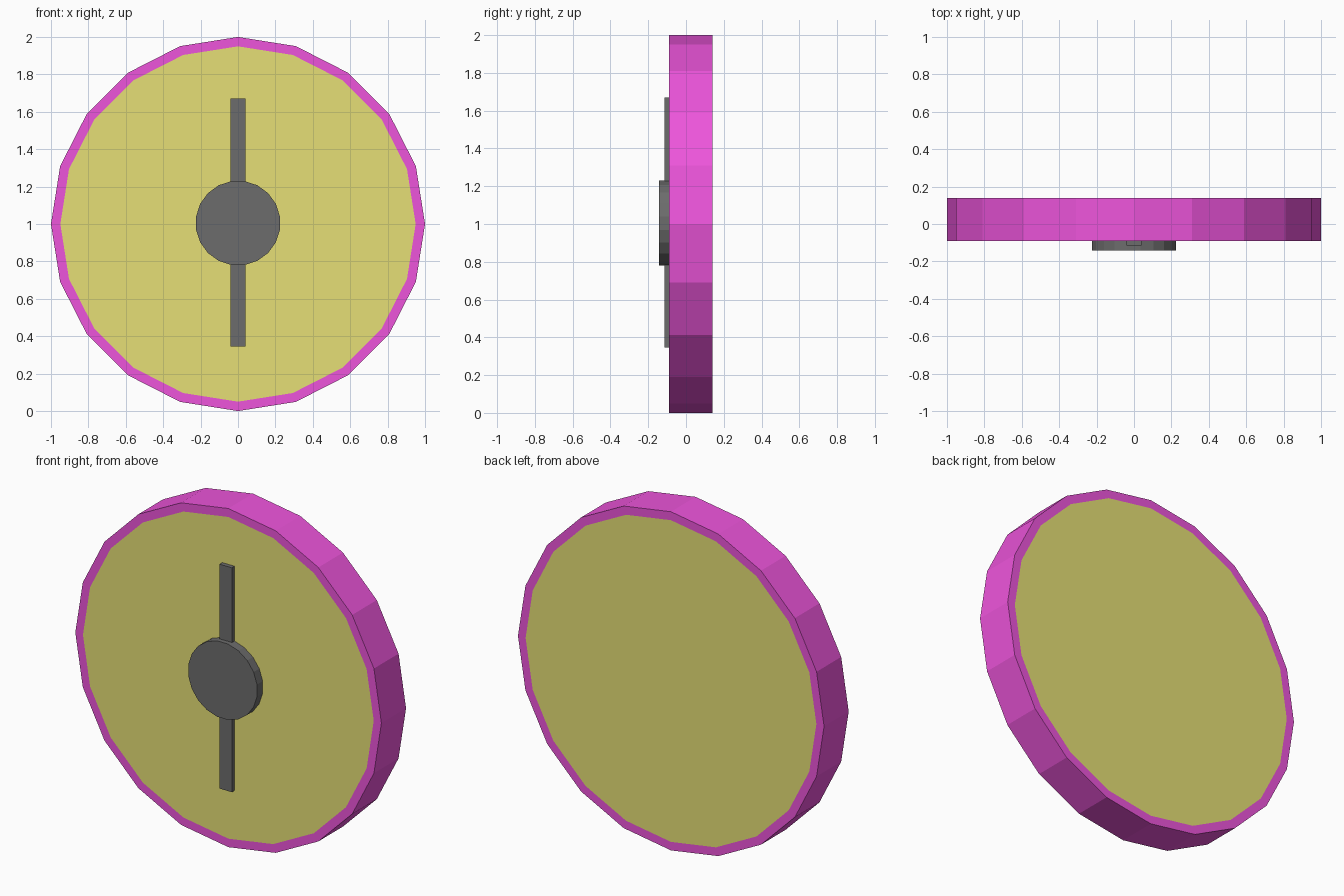
import bpy, bmesh
from math import sin, cos, pi

if "Cube" in bpy.data.objects:
    bpy.data.objects.remove(bpy.data.objects["Cube"])

SIDES = 20
FRONT, BACK = -0.09, 0.14


def paint(obj, name, rgb):
    mat = bpy.data.materials.get(name) or bpy.data.materials.new(name)
    mat.diffuse_color = (*rgb, 1)
    mat.use_nodes = True
    mat.node_tree.nodes["Principled BSDF"].inputs["Base Color"].default_value = mat.diffuse_color
    obj.data.materials.append(mat)


def prism(name, outline, y0, y1):
    """Extrude an x/z outline from y0 back to y1."""
    bm = bmesh.new()
    face = bm.faces.new([bm.verts.new((x, y0, z)) for x, z in outline])
    ext = bmesh.ops.extrude_face_region(bm, geom=[face], use_keep_orig=True)
    verts = [v for v in ext["geom"] if isinstance(v, bmesh.types.BMVert)]
    bmesh.ops.translate(bm, verts=verts, vec=(0, y1 - y0, 0))
    return finish(name, bm)


def finish(name, bm):
    bmesh.ops.recalc_face_normals(bm, faces=bm.faces)
    mesh = bpy.data.meshes.new(name)
    bm.to_mesh(mesh)
    bm.free()
    obj = bpy.data.objects.new(name, mesh)
    bpy.context.collection.objects.link(obj)
    return obj


def polygon(radius, z, sides=SIDES, turn=0.0):
    return [(radius * cos(2 * pi * (i + turn) / sides),
             z + radius * sin(2 * pi * (i + turn) / sides)) for i in range(sides)]


# Outer rim: square section swept round the polygon
bm = bmesh.new()
loops = [[bm.verts.new((x, y, z)) for x, z in polygon(r, 1)]
         for r, y in ((1, FRONT), (1, BACK), (0.95, BACK), (0.95, FRONT))]
for k in range(4):
    a, b = loops[k], loops[(k + 1) % 4]
    for i in range(SIDES):
        j = (i + 1) % SIDES
        bm.faces.new((a[i], a[j], b[j], b[i]))
paint(finish("rim", bm), "magenta", (0.85, 0.09, 0.71))

# Face disc, flush with the rim on both sides
paint(prism("disc", polygon(0.95, 1), FRONT, BACK), "yellow", (0.79, 0.74, 0.18))

# Central hub and the two bars above and below it
paint(prism("hub", polygon(0.227, 1.005, turn=0.5), -0.143, FRONT), "black", (0.15, 0.15, 0.15))
for name, z0, z1 in (("upper_bar", 1.15, 1.67), ("lower_bar", 0.345, 0.86)):
    bar = prism(name, [(-0.04, z0), (0.04, z0), (0.04, z1), (-0.04, z1)], -0.115, FRONT)
    paint(bar, "black", (0.15, 0.15, 0.15))
